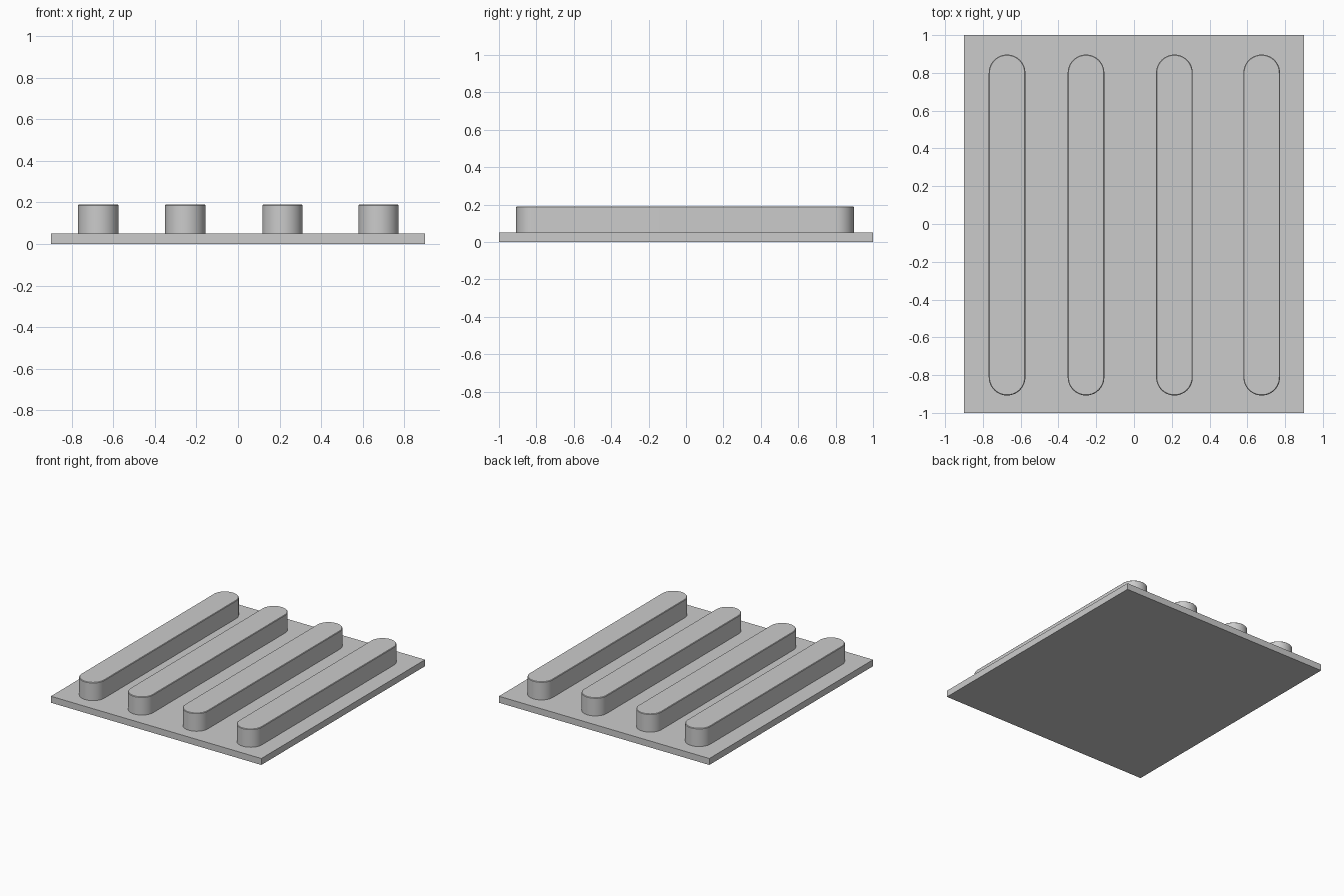
import bpy, bmesh, math

if "Cube" in bpy.data.objects:
    bpy.data.objects.remove(bpy.data.objects["Cube"])

BASE_TOP, BAR_TOP = 0.05, 0.19
RADIUS, Y_FRONT, Y_BACK = 0.097, -0.908, 0.897
ARC_STEPS = 24


def finish(name, bm):
    bmesh.ops.recalc_face_normals(bm, faces=bm.faces)
    mesh = bpy.data.meshes.new(name)
    bm.to_mesh(mesh)
    bm.free()
    obj = bpy.data.objects.new(name, mesh)
    bpy.context.collection.objects.link(obj)
    return obj


def rounded_bar(name, x):
    # Stadium outline: half circle at each end, extruded upward
    pts = []
    for cy, start in ((Y_BACK - RADIUS, 0), (Y_FRONT + RADIUS, math.pi)):
        for i in range(ARC_STEPS + 1):
            a = start + math.pi * i / ARC_STEPS
            pts.append((x + RADIUS * math.cos(a), cy + RADIUS * math.sin(a), BASE_TOP))
    bm = bmesh.new()
    bottom = bm.faces.new([bm.verts.new(p) for p in pts])
    ext = bmesh.ops.extrude_face_region(bm, geom=[bottom], use_keep_orig=True)
    top = [v for v in ext["geom"] if isinstance(v, bmesh.types.BMVert)]
    bmesh.ops.translate(bm, verts=top, vec=(0, 0, BAR_TOP - BASE_TOP))
    # Tiny softened rim on top
    rim = [e for e in bm.edges if all(v.co.z > BAR_TOP - 0.001 for v in e.verts)]
    bmesh.ops.bevel(bm, geom=rim, offset=0.004, segments=1, affect='EDGES')
    obj = finish(name, bm)
    bpy.ops.object.select_all(action='DESELECT')
    obj.select_set(True)
    bpy.context.view_layer.objects.active = obj
    bpy.ops.object.shade_smooth_by_angle(angle=math.radians(30))


# Base plate
bm = bmesh.new()
bmesh.ops.create_cube(bm, size=1)
bmesh.ops.scale(bm, vec=(1.8, 2.0, BASE_TOP), verts=bm.verts)
bmesh.ops.translate(bm, vec=(0, 0, BASE_TOP / 2), verts=bm.verts)
finish("base_plate", bm)

# Four raised bars with rounded ends
for n, x in enumerate((-0.672, -0.254, 0.214, 0.676), 1):
    rounded_bar(f"raised_bar_{n}", x)
